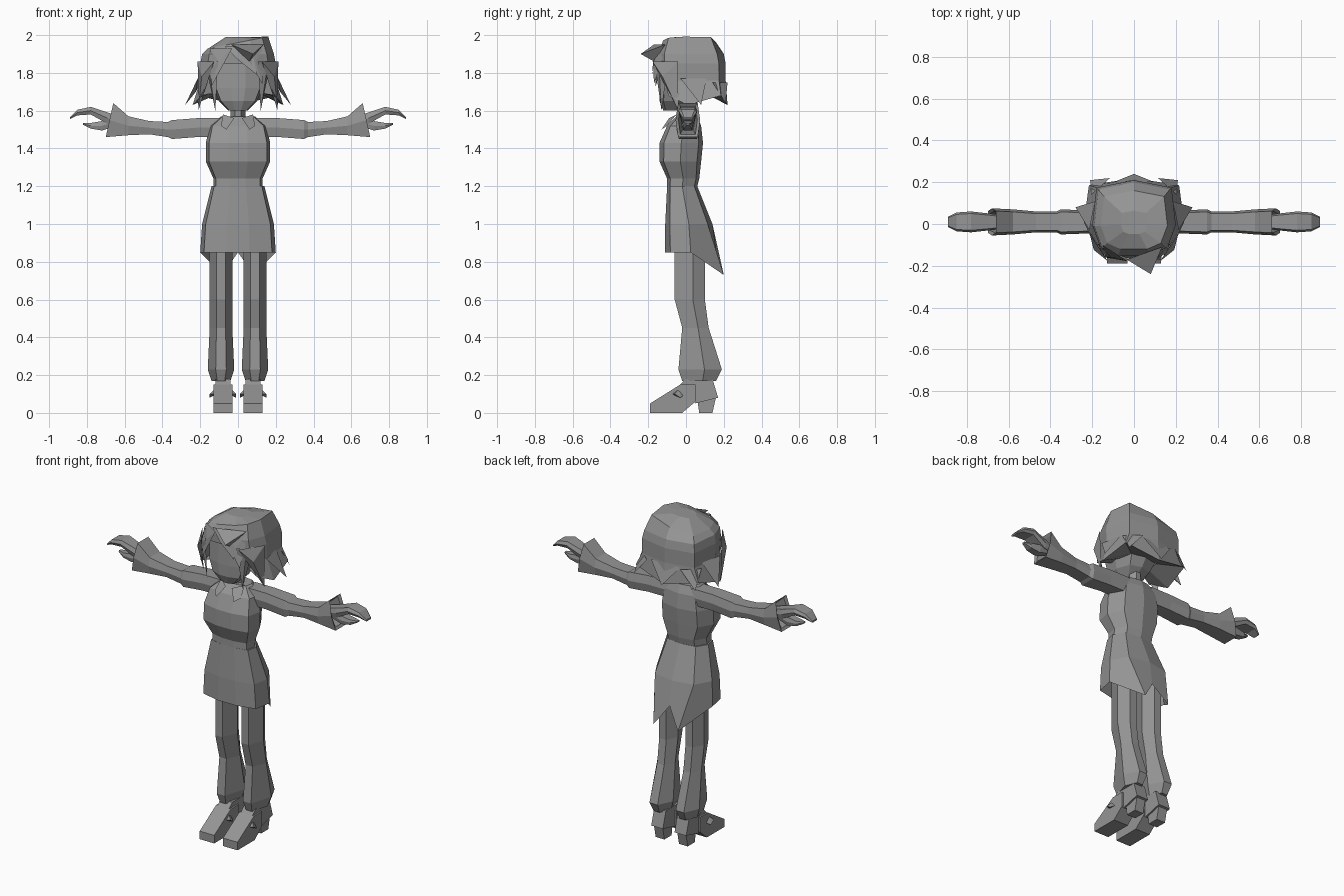
import bpy
import bmesh
from mathutils import Vector

default_cube = bpy.data.objects.get("Cube")
if default_cube:
    bpy.data.objects.remove(default_cube)

grey = bpy.data.materials.new("plain_grey")
grey.use_nodes = True
grey.diffuse_color = (.3, .3, .3, 1)
grey.node_tree.nodes["Principled BSDF"].inputs["Base Color"].default_value = grey.diffuse_color

# Half outlines: sideways fraction, then front-to-back fraction
BODY_OUTLINE = [(0, 0), (.3, 0), (.9, .1), (1, .5), (.7, .9), (0, 1)]
LEG_OUTLINE = [(.4, 0), (1, .6), (.4, 1)]
HAIR_OUTLINE = [(.4, 0), (.8, .1), (1, .4), (.9, .9), (0, 1)]

SHOULDER_HEIGHT = 1.5
LEG_CENTRE = .09


def finish_part(name, bm, mirror):
    """Turn a bmesh into a flat shaded object."""
    bmesh.ops.recalc_face_normals(bm, faces=bm.faces)
    mesh = bpy.data.meshes.new(name)
    bm.to_mesh(mesh)
    bm.free()
    mesh.materials.append(grey)
    part = bpy.data.objects.new(name, mesh)
    bpy.context.collection.objects.link(part)
    if mirror:
        modifier = part.modifiers.new("Mirror", "MIRROR")
        modifier.use_mirror_merge = False


def level_ring(outline, width, front, back, height, centre=0):
    """Horizontal ring made by mirroring a half outline."""
    mirrored = [(-side, depth) for side, depth in reversed(outline) if side > 0]
    return [Vector((centre + side * width, front + depth * (back - front), height))
            for side, depth in outline + mirrored]


def limb_ring(reach, rise, height, depth, lean=0):
    """Upright six-sided ring for parts that run sideways from the shoulder."""
    corners = [(-.8, -.5), (-1, 0), (-.8, .5), (.8, .5), (1, 0), (.8, -.5)]
    return [Vector((reach - up * lean, .01 + side * depth / 2, SHOULDER_HEIGHT + rise + up * height))
            for side, up in corners]


def loft(name, rings, mirror=False, closed=True, cap_start=True, cap_end=True):
    """Skin a stack of rings."""
    bm = bmesh.new()
    loops = [[bm.verts.new(point) for point in ring] for ring in rings]
    count = len(loops[0])
    for lower, upper in zip(loops, loops[1:]):
        for index in range(count if closed else count - 1):
            following = (index + 1) % count
            bm.faces.new((lower[index], lower[following], upper[following], upper[index]))
    if cap_start:
        bm.faces.new(loops[0])
    if cap_end:
        bm.faces.new(loops[-1])
    finish_part(name, bm, mirror)


def wedge(name, points, mirror=True):
    """Faceted solid wrapped around a few points."""
    bm = bmesh.new()
    for point in points:
        bm.verts.new(point)
    bmesh.ops.convex_hull(bm, input=bm.verts)
    finish_part(name, bm, mirror)


def block(name, half_width, profile):
    """Side profile widened around the leg centre."""
    wedge(name, [(LEG_CENTRE - .01 + side * half_width, depth, height)
                 for side in (-1, 1) for depth, height in profile])


def lock(name, root, tip, spread, mirror=False):
    """Pointed tuft of hair: a triangular root drawn out to a tip."""
    root, up = Vector(root), Vector((0, 0, 1))
    outward = Vector((root.x, root.y, 0)).normalized()
    sideways = outward.cross(up) * spread
    ridge = root - up * spread + outward * spread / 3
    wedge(name, [root + sideways, root - sideways, ridge, tip], mirror)


# Torso
loft("torso", [level_ring(BODY_OUTLINE, *size) for size in (
    (.13, -.1, .06, 1.2), (.13, -.1, .07, 1.24), (.17, -.14, .08, 1.33),
    (.17, -.14, .09, 1.43), (.15, -.1, .08, 1.52), (.09, -.05, .06, 1.57))])

# Jacket skirt, its rear hem drawn down into two tails
hem = level_ring(BODY_OUTLINE, .2, -.11, .16, .85)
for point in hem:
    if point.y > .1 and point.x:
        point.x, point.y, point.z = point.x * .6, .2, .73
loft("jacket_skirt", [
    level_ring(BODY_OUTLINE, .14, -.1, .06, 1.2),
    level_ring(BODY_OUTLINE, .19, -.11, .14, 1), hem], cap_end=False)

# Neck and collar
loft("neck", [level_ring(LEG_OUTLINE, .04, -.04, .04, height) for height in (1.5, 1.7)])
wedge("collar_flap", [(.02, -.09, 1.56), (.08, -.05, 1.58), (.09, -.1, 1.52), (.06, -.13, 1.5)])

# Trousers
loft("trouser_leg", [level_ring(LEG_OUTLINE, *size, LEG_CENTRE) for size in (
    (.06, -.06, .1, 1), (.06, -.06, .1, .6), (.06, -.02, .12, .45),
    (.07, -.04, .19, .23), (.05, -.02, .16, .17))], mirror=True)

# Shoes
block("shoe_toe", .05, [(-.19, 0), (-.19, .05), (-.02, 0), (-.03, .15), (.05, .15), (.05, .06)])
block("shoe_back", .04, [(-.03, .15), (0, .18), (.14, .18), (.17, .08), (.05, .05)])
block("shoe_heel", .03, [(.07, 0), (.14, 0), (.16, .09), (.06, .07)])
for name, side in (("outer_strap", 1), ("inner_strap", -1)):
    ankle, end = [LEG_CENTRE - .01 + side * offset for offset in (.03, .07)]
    wedge(name, [(ankle, -.08, .1), (ankle, -.03, .14), (ankle, 0, .1), (end, -.03, .08), (end, -.06, .1)])

# Sleeves with open flared cuffs
loft("sleeve", [limb_ring(*size) for size in (
    (.08, .01, .1, .11), (.22, .01, .1, .11), (.35, 0, .1, .12), (.37, 0, .08, .1),
    (.47, .01, .07, .1), (.58, .02, .1, .12), (.68, .05, .18, .13, .04),
    (.67, .05, .15, .1, .04), (.58, .03, .06, .07))], mirror=True)

# Hands
loft("fingers", [limb_ring(*size) for size in (
    (.58, .04, .04, .05), (.69, .06, .06, .08), (.78, .1, .04, .1),
    (.85, .09, .03, .09), (.89, .06, .01, .05))], mirror=True)
loft("thumb", [limb_ring(*size) for size in (
    (.64, .04, .04, .05), (.72, .02, .05, .06), (.78, .02, .03, .05), (.82, .03, .01, .02))], mirror=True)

# Head
loft("head", [level_ring(BODY_OUTLINE, *size) for size in (
    (.05, -.12, 0, 1.6), (.1, -.14, .07, 1.65), (.13, -.14, .12, 1.72), (.14, -.13, .14, 1.9))])

# Hair cap, with the crown tilted up toward one side
crown = level_ring(HAIR_OUTLINE, .16, -.12, .16, 1.96)
for point in crown:
    point.z += point.x / 5
peak = [Vector((point.x * .4, point.y * .4, 1.99)) for point in crown]
temple = level_ring(HAIR_OUTLINE, .2, -.15, .21, 1.85)
loft("hair_cap", [peak, crown, level_ring(HAIR_OUTLINE, .19, -.15, .2, 1.9), temple], cap_end=False)

# Hair curtain, open at the face, with a ragged edge tucked under
fringe = level_ring(HAIR_OUTLINE, .24, -.13, .22, 1.63)
for point in fringe[1::2]:
    point.z += .05
curtain = [temple, level_ring(HAIR_OUTLINE, .2, -.14, .21, 1.76), fringe,
           level_ring(HAIR_OUTLINE, .1, -.06, .1, 1.7)]
loft("hair_curtain", [ring[1:-1] for ring in curtain], closed=False, cap_start=False, cap_end=False)

# Flicks around the hem of the hair
lock("side_flick", (.2, .04, 1.77), (.28, .08, 1.63), .07, mirror=True)
lock("rear_flick", (.16, .18, 1.75), (.21, .21, 1.64), .06, mirror=True)
lock("nape_flick", (0, .2, 1.75), (0, .24, 1.63), .1)

# Locks framing the face
lock("cheek_lock", (.17, -.11, 1.86), (.21, -.04, 1.6), .08, mirror=True)
lock("front_lock", (.14, -.13, 1.86), (.12, -.13, 1.6), .05, mirror=True)

# Bangs
lock("left_bang", (.08, -.14, 1.93), (.13, -.17, 1.74), .07)
lock("middle_bang", (0, -.15, 1.94), (.1, -.18, 1.79), .07)
lock("right_bang", (-.09, -.14, 1.93), (-.14, -.16, 1.73), .07)
lock("hair_tuft", (.05, -.14, 1.95), (.08, -.24, 1.9), .09)
